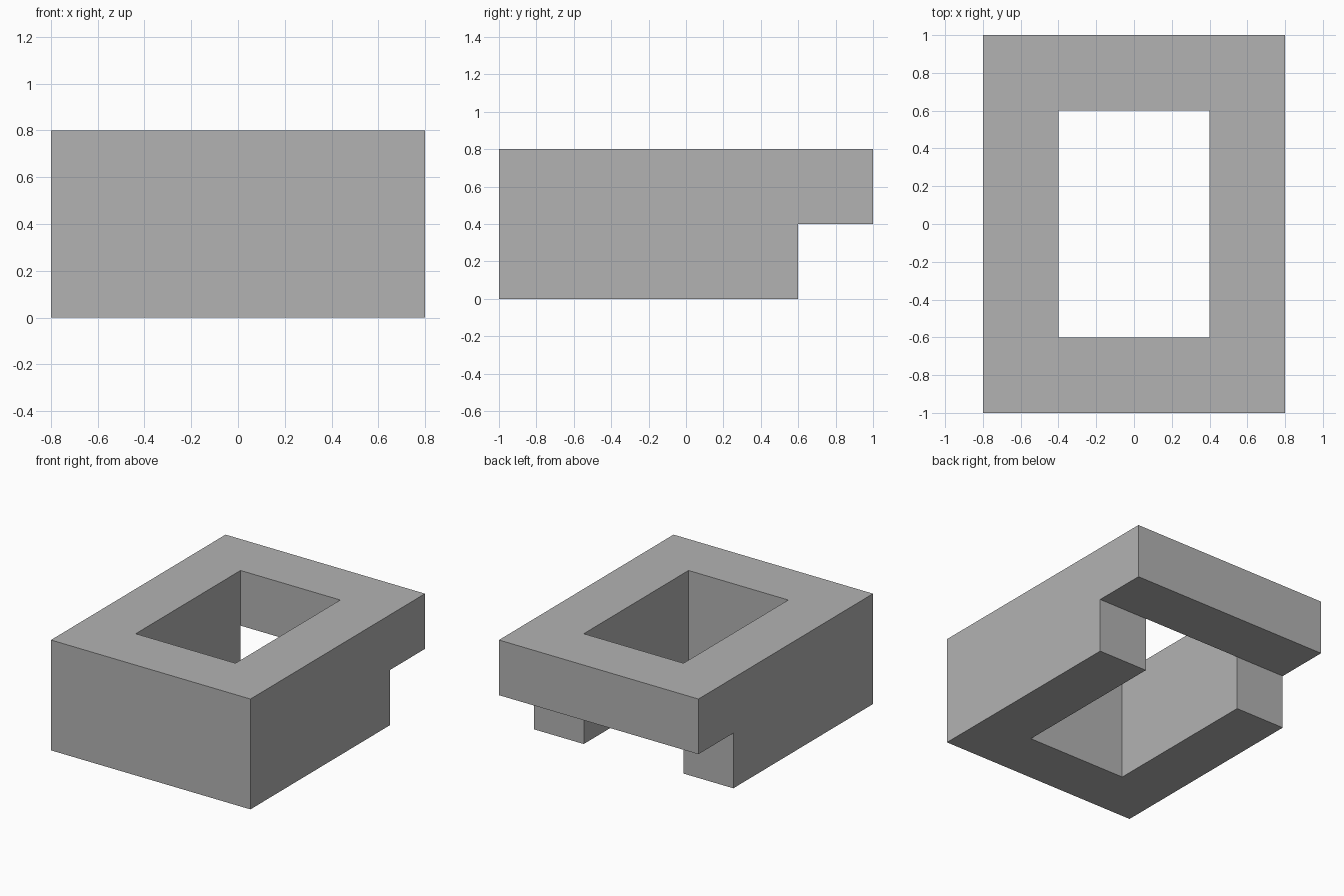
import bpy
import bmesh
from mathutils import Vector

cube = bpy.data.objects.get("Cube")
if cube:
    bpy.data.objects.remove(cube, do_unlink=True)

# Plain grey material
grey = bpy.data.materials.new("plain grey")
grey.use_nodes = True
colour = (0.45, 0.45, 0.45, 1)
grey.diffuse_color = colour
grey.node_tree.nodes["Principled BSDF"].inputs["Base Color"].default_value = colour

# Grid lines that divide the frame into blocks
XS = (-0.8, -0.4, 0.4, 0.8)
YS = (-1.0, -0.6, 0.6, 1.0)
ZS = (0.0, 0.4, 0.8)


def is_solid(i, j, k):
    """Full ring on the upper level, U shape open at the back below."""
    if not (0 <= i < 3 and 0 <= j < 3 and 0 <= k < 2):
        return False
    in_hole = i == 1 and j == 1
    in_back_step = j == 2 and k == 0
    return not (in_hole or in_back_step)


def add_wall(bm, cell, axis, side):
    """Add the outward face of a cell on one side of an axis."""
    u, v = (axis + 1) % 3, (axis + 2) % 3
    corners = [(0, 0), (1, 0), (1, 1), (0, 1)]
    if side == 0:
        corners.reverse()
    verts = []
    for a, b in corners:
        idx = list(cell)
        idx[axis] += side
        idx[u] += a
        idx[v] += b
        verts.append(bm.verts.new(Vector((XS[idx[0]], YS[idx[1]], ZS[idx[2]]))))
    bm.faces.new(verts)


# Stepped rectangular frame, as one closed shell
bm = bmesh.new()
for i in range(3):
    for j in range(3):
        for k in range(2):
            if not is_solid(i, j, k):
                continue
            for axis in range(3):
                for side in (0, 1):
                    near = [i, j, k]
                    near[axis] += 2 * side - 1
                    if not is_solid(*near):
                        add_wall(bm, (i, j, k), axis, side)
bmesh.ops.remove_doubles(bm, verts=bm.verts[:], dist=0.001)

mesh = bpy.data.meshes.new("stepped_frame")
bm.to_mesh(mesh)
bm.free()
mesh.materials.append(grey)
frame = bpy.data.objects.new("stepped_frame", mesh)
bpy.context.collection.objects.link(frame)
